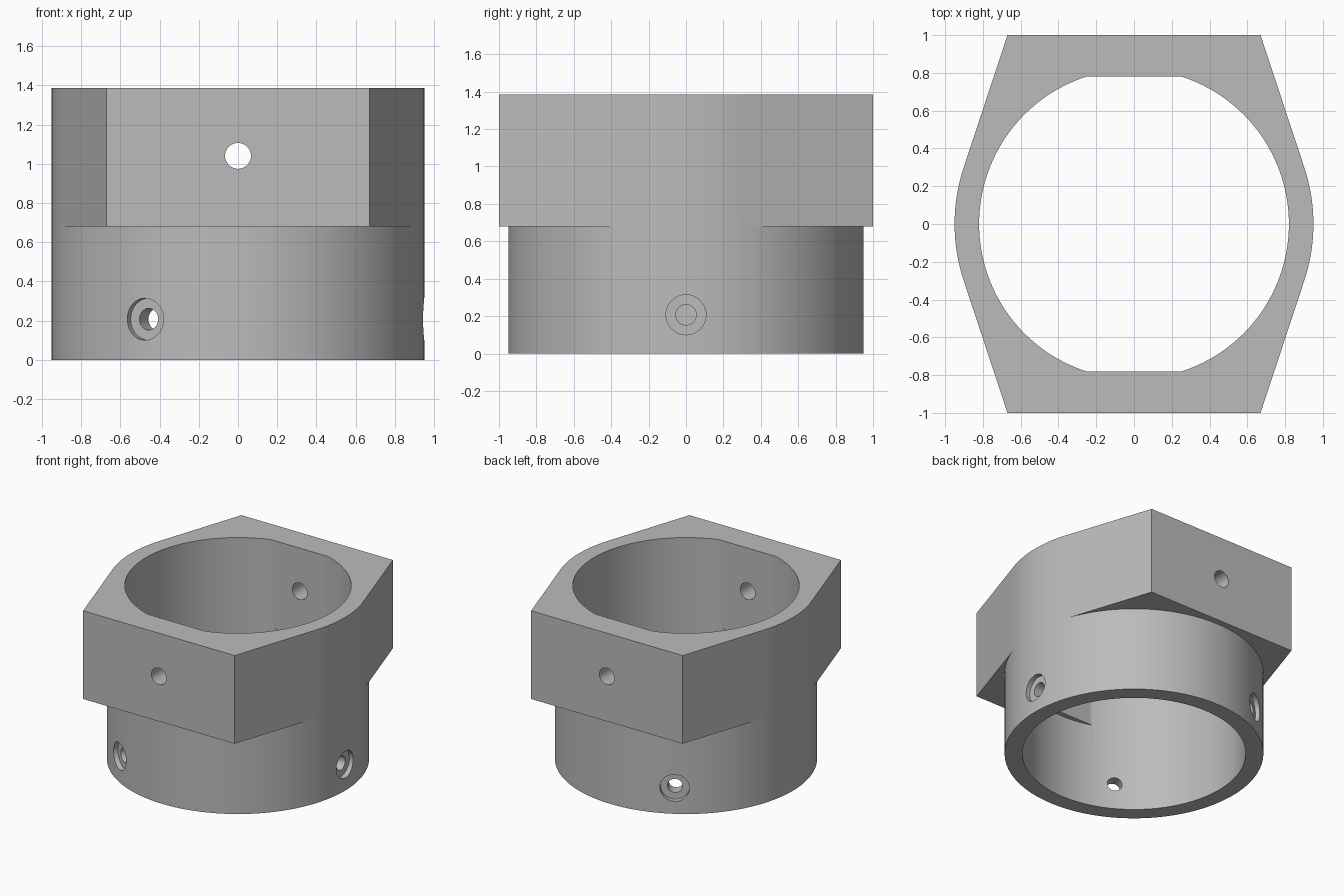
import bpy, bmesh
from math import sin, cos, asin, acos, atan2, hypot, radians, pi
from mathutils import Matrix, Vector

cube = bpy.data.objects.get("Cube")
if cube:
    bpy.data.objects.remove(cube, do_unlink=True)

# Main dimensions
R_OUT, R_IN = 0.95, 0.82
HEIGHT, STEP = 1.385, 0.68
CORNER_X, HALF_Y, FLAT_Y = 0.67, 1.0, 0.78

# Angles where the outline changes, in one quadrant
corner = atan2(HALF_Y, CORNER_X)
tangent = corner - acos(R_OUT / hypot(CORNER_X, HALF_Y))
chord = asin(FLAT_Y / R_IN)

grey = bpy.data.materials.new("plain grey")
grey.use_nodes = True
colour = (0.5, 0.5, 0.5, 1)
grey.diffuse_color = colour
grey.node_tree.nodes["Principled BSDF"].inputs["Base Color"].default_value = colour


def add_object(name, bm):
    mesh = bpy.data.meshes.new(name)
    bm.to_mesh(mesh)
    bm.free()
    mesh.materials.append(grey)
    obj = bpy.data.objects.new(name, mesh)
    bpy.context.collection.objects.link(obj)
    return obj


def fold(a):
    """Angle mirrored into the first quadrant."""
    return asin(min(1, abs(sin(a))))


def block_radius(a):
    """Round sides that run tangentially into the wide front and back."""
    a = fold(a)
    if a <= tangent:
        return R_OUT
    if a <= corner:
        return R_OUT / cos(a - tangent)
    return HALF_Y / sin(a)


def flatted_bore(a):
    a = fold(a)
    return FLAT_Y / sin(a) if a > chord else R_IN


# Collar: closed wall section swept around the axis
angles = {round(radians(d), 5) for d in range(0, 360, 2)}
for a in (tangent, corner, chord):
    angles |= {round(v, 5) for v in (a, pi - a, pi + a, 2 * pi - a)}

bm = bmesh.new()
sections = []
for a in sorted(angles):
    block, bore = block_radius(a), flatted_bore(a)
    section = [(R_OUT, 0), (R_OUT, STEP), (block, STEP), (block, HEIGHT),
               (bore, HEIGHT), (bore, STEP), (R_IN, STEP), (R_IN, 0)]
    sections.append([bm.verts.new((r * cos(a), r * sin(a), z)) for r, z in section])
for i, here in enumerate(sections):
    there = sections[(i + 1) % len(sections)]
    for j in range(len(here)):
        k = (j + 1) % len(here)
        bm.faces.new((here[j], there[j], there[k], here[k]))
bmesh.ops.remove_doubles(bm, verts=bm.verts, dist=0.0002)
bmesh.ops.dissolve_degenerate(bm, edges=bm.edges, dist=0.0001)
bmesh.ops.recalc_face_normals(bm, faces=bm.faces)
collar = add_object("collar", bm)


def drill(angle, z, radius, start, end):
    """Cut a round hole along a horizontal direction."""
    direction = Vector((cos(angle), sin(angle), 0))
    place = Matrix.Translation(direction * (start + end) / 2 + Vector((0, 0, z)))
    turn = direction.to_track_quat('Z', 'Y').to_matrix().to_4x4()
    bm = bmesh.new()
    bmesh.ops.create_cone(bm, cap_ends=True, segments=40, radius1=radius,
                          radius2=radius, depth=end - start, matrix=place @ turn)
    cutter = add_object("hole_cutter", bm)
    cutter.hide_render = True
    mod = collar.modifiers.new("hole", 'BOOLEAN')
    mod.operation = 'DIFFERENCE'
    mod.solver = 'EXACT'
    mod.object = cutter
    bpy.ops.object.modifier_apply(modifier=mod.name)
    bpy.data.objects.remove(cutter, do_unlink=True)


bpy.ops.object.select_all(action='DESELECT')
bpy.context.view_layer.objects.active = collar
collar.select_set(True)

# Pin hole through the front and back
drill(pi / 2, 1.04, 0.066, -1.2, 1.2)

# Three counterbored screw holes around the lower ring
for i in range(3):
    a = i * 2 * pi / 3
    drill(a, 0.207, 0.107, 0.91, 1.2)
    drill(a, 0.207, 0.055, 0.6, 1.15)

bpy.ops.object.shade_smooth_by_angle(angle=radians(25))
